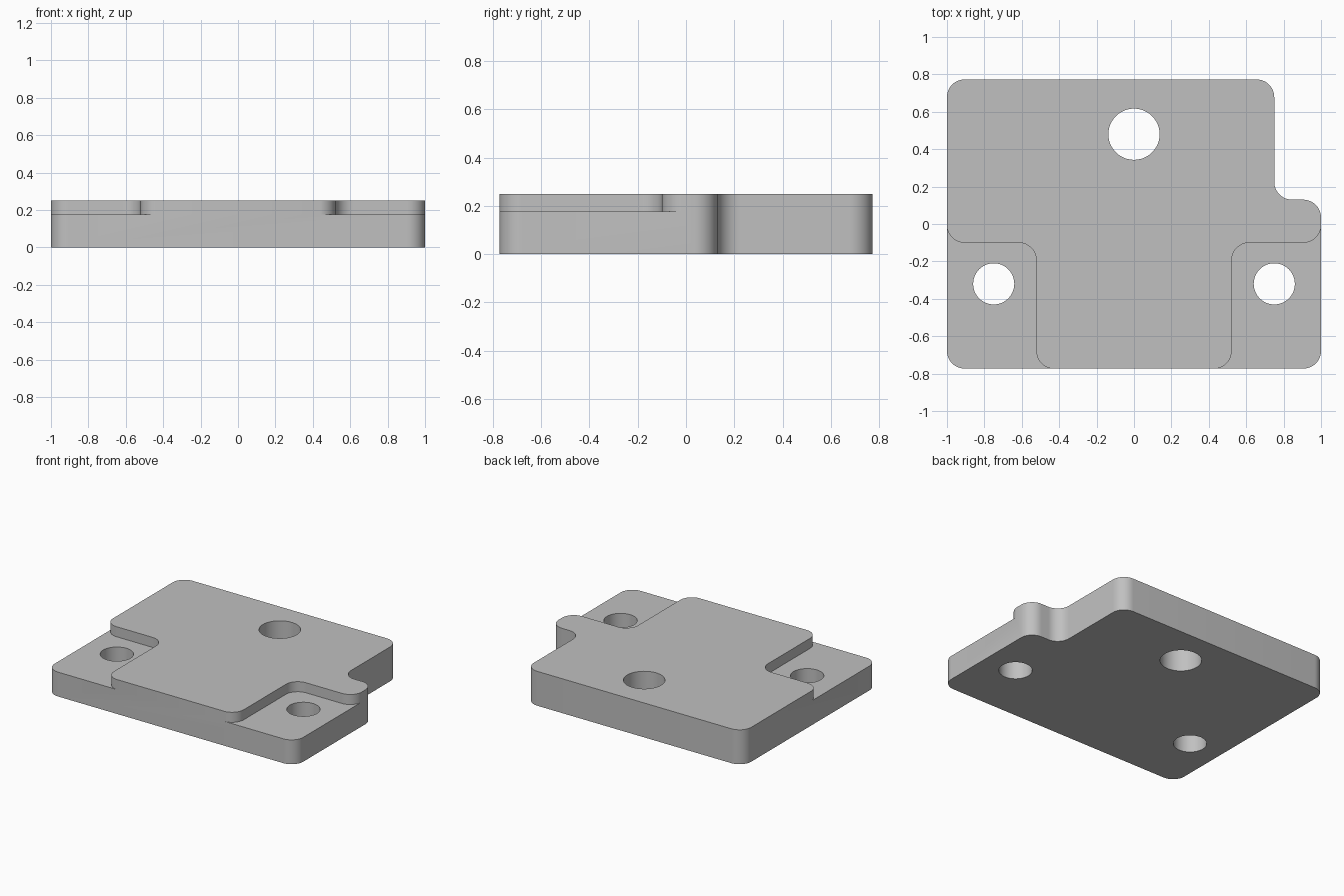
import bpy, bmesh, math
from mathutils import Vector

cube = bpy.data.objects.get("Cube")
if cube:
    bpy.data.objects.remove(cube, do_unlink=True)

HEIGHT, LEDGE, FRONT, RADIUS = 0.25, 0.177, 0.773, 0.095

grey = bpy.data.materials.new("grey metal")
grey.use_nodes = True
grey.diffuse_color = (0.53, 0.53, 0.53, 1)
grey.node_tree.nodes["Principled BSDF"].inputs["Base Color"].default_value = grey.diffuse_color


def fillet(corners, steps=12):
    """Round each (x, y, radius) right-angled corner of a closed outline."""
    outline = []
    for i, (x, y, r) in enumerate(corners):
        p = Vector((x, y))
        if r == 0:
            outline.append(p)
            continue
        a = (Vector(corners[i - 1][:2]) - p).normalized()
        b = (Vector(corners[(i + 1) % len(corners)][:2]) - p).normalized()
        centre = p + (a + b) * r
        for k in range(steps + 1):
            t = math.pi / 2 * k / steps
            outline.append(centre - (b * math.cos(t) + a * math.sin(t)) * r)
    return outline


def circle(x, y, r, sides=48):
    return [Vector((x + r * math.cos(math.tau * k / sides),
                    y + r * math.sin(math.tau * k / sides))) for k in range(sides)]


def prism(name, outline, bottom, top):
    bm = bmesh.new()
    face = bm.faces.new([bm.verts.new((p.x, p.y, bottom)) for p in outline])
    up = bmesh.ops.extrude_face_region(bm, geom=[face])["geom"]
    bmesh.ops.translate(bm, vec=(0, 0, top - bottom),
                        verts=[v for v in up if isinstance(v, bmesh.types.BMVert)])
    bmesh.ops.recalc_face_normals(bm, faces=bm.faces)
    mesh = bpy.data.meshes.new(name)
    bm.to_mesh(mesh)
    bm.free()
    mesh.materials.append(grey)
    obj = bpy.data.objects.new(name, mesh)
    bpy.context.collection.objects.link(obj)
    return obj


# Plate with a notch in its back left corner
R = RADIUS
plate = prism("mounting_plate", fillet([
    (-1, -FRONT, R), (1, -FRONT, R), (1, 0.13, R), (0.75, 0.13, R),
    (0.75, FRONT, R), (-1, FRONT, R)]), 0, HEIGHT)

# Corner pockets with flared ends, and the three through holes
cutters = [prism("back_hole", circle(0, 0.48, 0.137), -0.1, 0.4)]
for side, s in (("left", 1), ("right", -1)):
    pocket = fillet([
        (s * 1.001, 0, 0), (s * 1.001, -0.1, R), (s * 0.522, -0.1, R),
        (s * 0.522, -FRONT - 0.001, R), (s * 0.42, -FRONT - 0.001, 0),
        (s * 0.42, -0.9, 0), (s * 1.1, -0.9, 0), (s * 1.1, 0, 0)])
    cutters.append(prism(side + "_pocket", pocket, LEDGE, 0.4))
    cutters.append(prism(side + "_hole", circle(s * 0.75, -0.32, 0.11), -0.1, 0.4))

bpy.ops.object.select_all(action="DESELECT")
plate.select_set(True)
bpy.context.view_layer.objects.active = plate
for cutter in cutters:
    cutter.hide_render = True
    mod = plate.modifiers.new(cutter.name, "BOOLEAN")
    mod.operation, mod.solver, mod.object = "DIFFERENCE", "EXACT", cutter
    bpy.ops.object.modifier_apply(modifier=mod.name)
    bpy.data.objects.remove(cutter, do_unlink=True)

bpy.ops.object.shade_smooth_by_angle(angle=math.radians(30))
